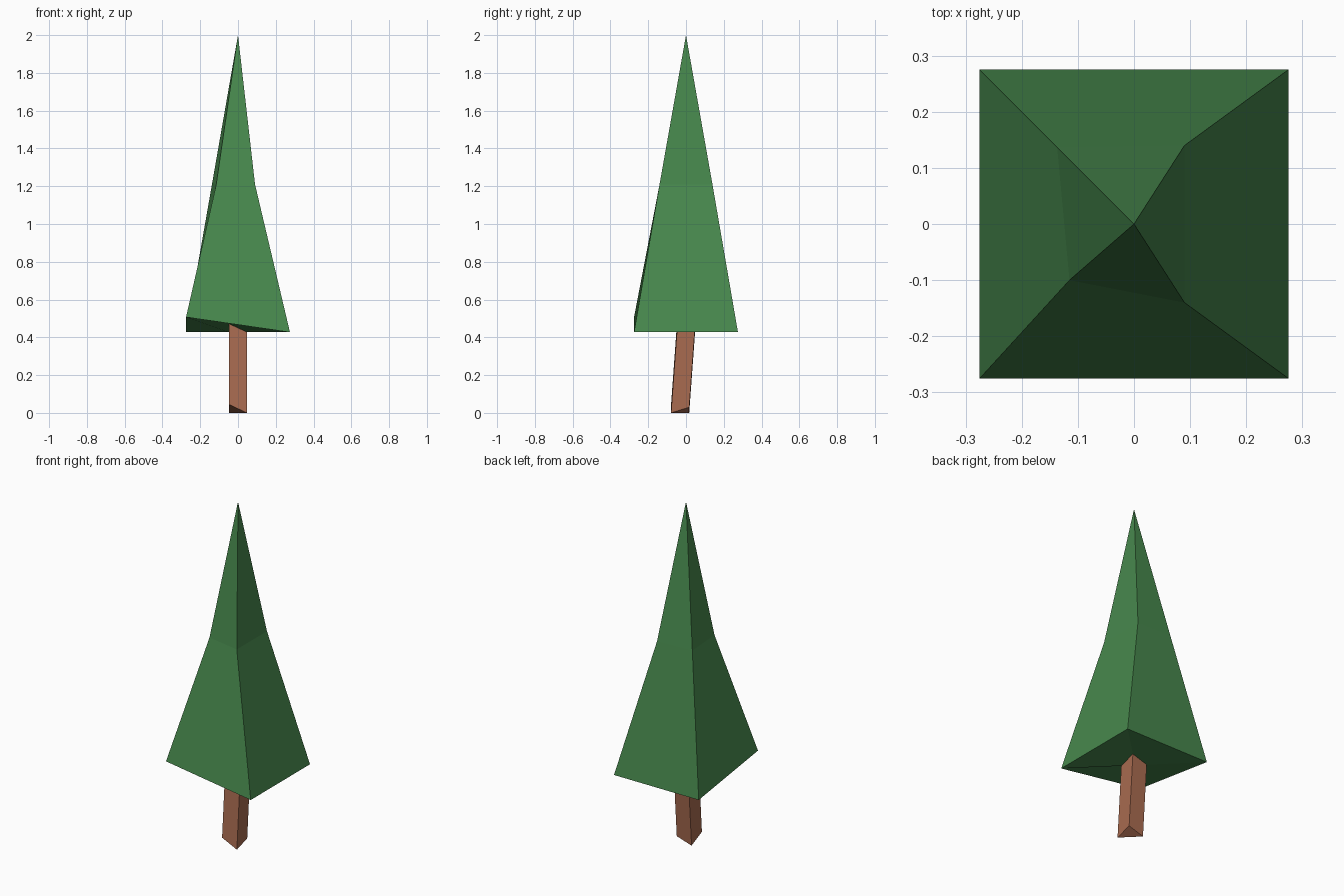
import bpy, bmesh

if "Cube" in bpy.data.objects:
    bpy.data.objects.remove(bpy.data.objects["Cube"])


def material(name, rgb):
    m = bpy.data.materials.new(name)
    m.diffuse_color = (*rgb, 1)
    m.use_nodes = True
    m.node_tree.nodes["Principled BSDF"].inputs["Base Color"].default_value = m.diffuse_color
    return m


def loft(name, rings, mat, tip=None, base_tris=()):
    """Join four-sided rings (bottom to top), optional tip and base triangles."""
    bm = bmesh.new()
    loops = [[bm.verts.new(p) for p in ring] for ring in rings]
    for a, b in zip(loops, loops[1:]):
        for i in range(4):
            j = (i + 1) % 4
            bm.faces.new((a[i], a[j], b[j], b[i]))
    if tip:
        apex = bm.verts.new(tip)
        for i in range(4):
            bm.faces.new((loops[-1][i], loops[-1][(i + 1) % 4], apex))
    for tri in base_tris:
        bm.faces.new([loops[0][i] for i in tri])
    mesh = bpy.data.meshes.new(name)
    bm.to_mesh(mesh)
    bm.free()
    mesh.materials.append(mat)
    obj = bpy.data.objects.new(name, mesh)
    bpy.context.collection.objects.link(obj)
    return obj


def square(r, heights, dy=0):
    """Corners in order front-left, front-right, back-right, back-left."""
    signs = ((-1, -1), (1, -1), (1, 1), (-1, 1))
    return [(sx * r, sy * r + dy, z) for (sx, sy), z in zip(signs, heights)]


green = material("leaf green", (0.063, 0.246, 0.074))
brown = material("bark brown", (0.392, 0.147, 0.080))

# Crooked ring where the trunk meets the underside of the foliage
joint_z = [0.472, 0.427, 0.457, 0.427]
joint = square(0.048, joint_z)

# Foliage: underside, flared skirt, narrow upper spire
skirt = square(0.275, [0.507, 0.427, 0.427, 0.427])
waist = [(-0.115, -0.10, 1.21), (0.09, -0.14, 1.21),
         (0.09, 0.14, 1.21), (-0.137, 0.137, 1.215)]
loft("foliage", [joint, skirt, waist], green, tip=(0, 0, 2))

# Trunk: leaning square post with a folded base
foot = square(0.048, [z - 0.427 for z in joint_z], dy=-0.031)
loft("trunk", [foot, joint], brown, base_tris=((0, 3, 1), (1, 3, 2)))
